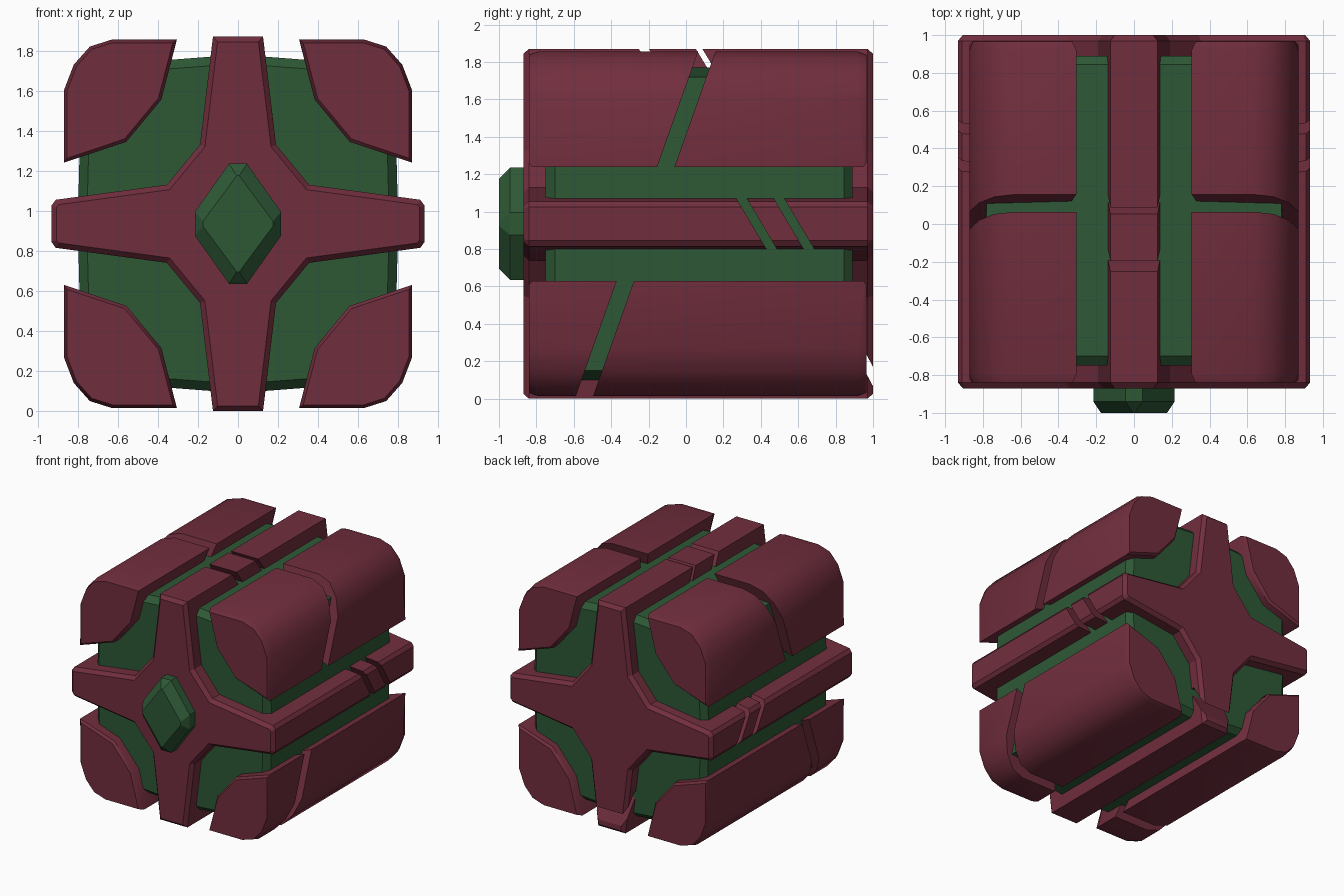
import bpy, bmesh
from mathutils import Vector

if "Cube" in bpy.data.objects:
    bpy.data.objects.remove(bpy.data.objects["Cube"])

CZ = 0.935            # height of the central axis
Y0, Y1 = -0.87, 1.0   # front and back of the frame


def material(name, col):
    m = bpy.data.materials.new(name)
    m.diffuse_color = (*col, 1)
    m.use_nodes = True
    m.node_tree.nodes["Principled BSDF"].inputs["Base Color"].default_value = m.diffuse_color
    return m


RED = material("dark_red", (0.165, 0.027, 0.047))
GREEN = material("dark_green", (0.027, 0.098, 0.036))


def inset(pts, d):
    """Mitred inset of a closed (x, z) outline."""
    p = [Vector(q) for q in pts]
    n = len(p)
    area = sum(p[i].x * p[(i + 1) % n].y - p[(i + 1) % n].x * p[i].y for i in range(n))
    s = 1 if area > 0 else -1
    out = []
    for i in range(n):
        a = (p[i] - p[i - 1]).normalized()
        b = (p[(i + 1) % n] - p[i]).normalized()
        na, nb = Vector((-a.y, a.x)) * s, Vector((-b.y, b.x)) * s
        out.append(tuple(p[i] + (na + nb) * d / (1 + na.dot(nb))))
    return out


def ring(pts, y):
    """Place an outline at y; y may be a number or one value per point."""
    ys = y if isinstance(y, list) else [y] * len(pts)
    return [(x, yy, z + CZ) for (x, z), yy in zip(pts, ys)]


def loft(name, rings, mat=None, smooth=None):
    bm = bmesh.new()
    vs = [[bm.verts.new(c) for c in r] for r in rings]
    n = len(rings[0])
    for a, b in zip(vs, vs[1:]):
        for i in range(n):
            j = (i + 1) % n
            bm.faces.new((a[i], a[j], b[j], b[i]))
    bm.faces.new(vs[0])
    bm.faces.new(vs[-1])
    bmesh.ops.recalc_face_normals(bm, faces=bm.faces)
    me = bpy.data.meshes.new(name)
    bm.to_mesh(me)
    bm.free()
    ob = bpy.data.objects.new(name, me)
    bpy.context.collection.objects.link(ob)
    if mat:
        me.materials.append(mat)
    if smooth:
        bpy.ops.object.select_all(action='DESELECT')
        ob.select_set(True)
        bpy.context.view_layer.objects.active = ob
        bpy.ops.object.shade_smooth_by_angle(angle=smooth)
    return ob


def four_way(quarter):
    """Repeat a quarter outline (top to right) round the axis."""
    r = quarter[::-1]
    return (quarter + [(x, -z) for x, z in r]
            + [(-x, -z) for x, z in quarter] + [(-x, z) for x, z in r])


# green core with slightly crowned sides
core = four_way([(0.13, 0.835), (0.78, 0.785), (0.797, 0.13)])
core_in = inset(core, 0.045)
loft("core", [ring(core_in, -0.75), ring(core, -0.70),
              ring(core, 0.845), ring(core_in, 0.89)], GREEN)

# cross-shaped frame running the whole length
cross = four_way([(0.125, 0.935), (0.19, 0.395), (0.355, 0.195),
                  (0.91, 0.12), (0.932, 0.09)])
cross_in = inset(cross, 0.026)
frame = loft("cross_frame", [ring(cross_in, Y0), ring(cross, Y0 + 0.03),
                             ring(cross, Y1 - 0.03), ring(cross_in, Y1)], RED)


# slanted slits cut in the frame bars
def slit(x0, x1, bottom, top, width):
    (yb, zb), (yt, zt) = bottom, top
    sec = [(yb, zb), (yb + width, zb), (yt + width, zt), (yt, zt)]
    c = loft("slit_cutter", [[(x, y, z) for y, z in sec] for x in (x0, x1)])
    c.hide_render = True
    mod = frame.modifiers.new("slit", 'BOOLEAN')
    mod.operation = 'DIFFERENCE'
    mod.solver = 'EXACT'
    mod.object = c
    return c


cutters = []
for s in (-1, 1):
    for y in (0.27, 0.47):
        cutters.append(slit(s * 0.74, s * 1.1, (y + 0.172, 0.78), (y - 0.018, 1.10), 0.055))
for y, w in ((0.055, 0.035), (-0.25, 0.055)):
    cutters.append(slit(-0.3, 0.3, (y + 0.07, 1.75), (y - 0.02, 1.90), w))
cutters.append(slit(-0.3, 0.3, (1.03, 0.01), (0.86, 0.33), 0.055))

deps = bpy.context.evaluated_depsgraph_get()
cut_mesh = bpy.data.meshes.new_from_object(frame.evaluated_get(deps))
frame.modifiers.clear()
frame.data = cut_mesh
frame.data.materials.clear()
frame.data.materials.append(RED)
for c in cutters:
    bpy.data.objects.remove(c)

# rounded corner shells, each split by a slanted gap
shell = [(0.305, 0.92), (0.63, 0.92), (0.74, 0.885), (0.82, 0.795),
         (0.87, 0.665), (0.87, 0.305), (0.557, 0.41), (0.383, 0.62)]
drop = [0.045, 0.05, 0.05, 0.05, 0.045, 0.015, 0.02, 0.02]
for sx, side in ((1, "right"), (-1, "left")):
    for sz, lvl, base in ((1, "upper", -0.262), (-1, "lower", -0.262)):
        pts = [(x * sx, z * sz) for x, z in shell]
        tip = inset(pts, 0.016)
        gap = [base + 0.355 * z for _, z in pts]
        loft(f"{lvl}_{side}_front_shell",
             [ring(tip, -0.84), ring(pts, [-0.84 + d for d in drop]), ring(pts, gap)],
             RED, 0.6)
        loft(f"{lvl}_{side}_back_shell",
             [ring(pts, [g + 0.092 for g in gap]), ring(pts, [0.965 - d for d in drop]),
              ring(tip, 0.965)], RED, 0.6)

# faceted gem on the front
gem = four_way([(0.045, 0.30), (0.215, 0.06)])
face = four_way([(0.006, 0.24), (0.175, 0.012)])
loft("front_gem", [ring(face, -1.0), ring(gem, -0.94), ring(gem, -0.85)], GREEN)
